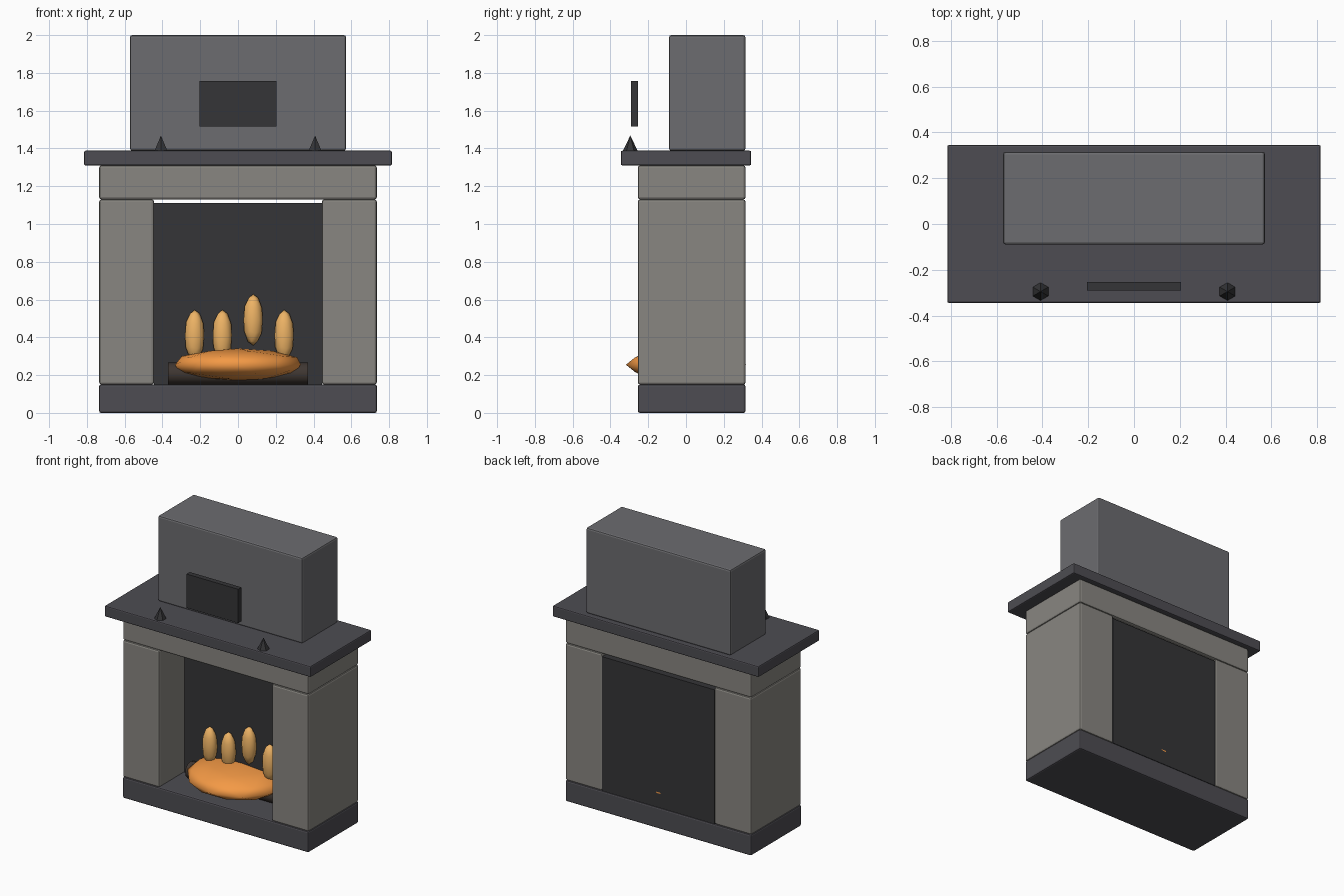
import bpy
import math

if "Cube" in bpy.data.objects:
    bpy.data.objects.remove(bpy.data.objects["Cube"])


def material(name, r, g, b):
    m = bpy.data.materials.new(name)
    m.diffuse_color = (r, g, b, 1)
    m.use_nodes = True
    m.node_tree.nodes["Principled BSDF"].inputs["Base Color"].default_value = m.diffuse_color
    return m


STONE = material("stone", 0.25, 0.24, 0.22)
SLATE = material("slate", 0.075, 0.073, 0.085)
BREAST = material("breast_grey", 0.15, 0.15, 0.16)
DARK = material("soot", 0.035, 0.035, 0.038)
WOOD = material("charred_wood", 0.05, 0.038, 0.032)
EMBER = material("ember_orange", 0.9, 0.32, 0.06)
FLAME = material("flame_yellow", 0.85, 0.45, 0.13)


def finish(name, mat):
    o = bpy.context.object
    o.name = name
    o.data.materials.append(mat)
    return o


def box(name, x, y, z, mat, bevel=0.0):
    """Box from (min, max) ranges, with optional rounded edges."""
    bpy.ops.mesh.primitive_cube_add(size=1, location=[sum(r) / 2 for r in (x, y, z)])
    o = finish(name, mat)
    o.scale = [r[1] - r[0] for r in (x, y, z)]
    bpy.ops.object.transform_apply(location=False, rotation=False, scale=True)
    if bevel:
        m = o.modifiers.new("rounded_edges", "BEVEL")
        m.width = bevel
        m.segments = 2
    return o


def blob(name, loc, scale, mat):
    """Smooth low-poly ellipsoid."""
    bpy.ops.mesh.primitive_ico_sphere_add(subdivisions=2, radius=1, location=loc)
    o = finish(name, mat)
    o.scale = scale
    bpy.ops.object.transform_apply(location=False, rotation=False, scale=True)
    bpy.ops.object.shade_smooth()
    return o


# Stone surround
DEPTH = (-0.255, 0.315)
box("hearth_base", (-0.735, 0.735), DEPTH, (0, 0.15), SLATE, 0.01)
for side, x in (("left", (-0.735, -0.445)), ("right", (0.445, 0.735))):
    box(side + "_pillar", x, DEPTH, (0.15, 1.13), STONE, 0.012)
box("lintel", (-0.735, 0.735), DEPTH, (1.13, 1.31), STONE, 0.012)
box("firebox_back", (-0.445, 0.445), (0.03, 0.312), (0.15, 1.11), DARK)

# Mantel shelf and chimney breast
box("mantel_shelf", (-0.815, 0.815), (-0.345, 0.345), (1.31, 1.388), SLATE, 0.008)
box("chimney_breast", (-0.572, 0.572), (-0.09, 0.315), (1.388, 2.0), BREAST, 0.012)

# Plaque and mantel spikes
box("plaque", (-0.205, 0.205), (-0.29, -0.253), (1.515, 1.757), DARK)
for side, x in (("left", -0.408), ("right", 0.408)):
    bpy.ops.mesh.primitive_cone_add(vertices=6, radius1=0.04, radius2=0, depth=0.082,
                                    location=(x, -0.295, 1.427))
    finish(side + "_spike", DARK)

# Fire: log, ember bed and flames
bpy.ops.mesh.primitive_cylinder_add(vertices=12, radius=0.059, depth=0.74,
                                    location=(0, -0.01, 0.208),
                                    rotation=(0, math.pi / 2, 0))
finish("log", WOOD)
bpy.ops.object.shade_smooth_by_angle(angle=math.radians(40))
blob("ember_bed", (0, 0, 0.255), (0.35, 0.318, 0.086), EMBER)
for i, (x, z) in enumerate(((-0.23, 0.41), (-0.083, 0.41), (0.08, 0.493), (0.244, 0.41))):
    blob(f"flame_{i + 1}", (x, 0.01, z), (0.053, 0.045, 0.136), FLAME)
